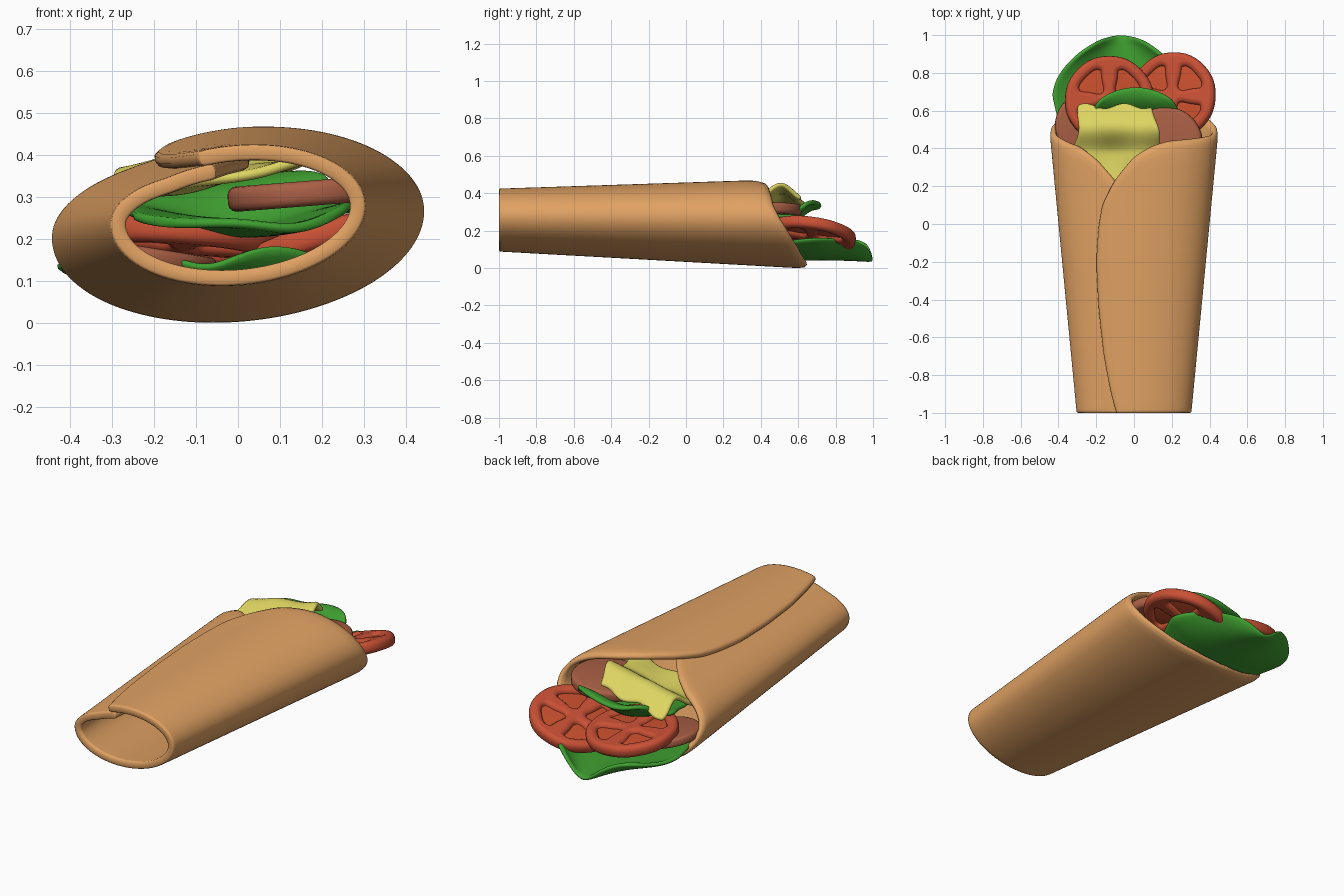
import bpy, bmesh, math
from math import sin, cos, sqrt, radians, pi

if "Cube" in bpy.data.objects:
    bpy.data.objects.remove(bpy.data.objects["Cube"])


def material(name, rgb):
    m = bpy.data.materials.new(name)
    m.diffuse_color = (*rgb, 1)
    m.use_nodes = True
    m.node_tree.nodes["Principled BSDF"].inputs["Base Color"].default_value = m.diffuse_color
    return m


TORTILLA = material("tortilla", (0.75, 0.36, 0.125))
TOMATO = material("tomato", (0.58, 0.08, 0.035))
PULP = material("tomato_pulp", (0.56, 0.075, 0.025))
LETTUCE = material("lettuce", (0.05, 0.35, 0.03))
CHEESE = material("cheese", (0.72, 0.66, 0.12))
MEAT = material("meat", (0.40, 0.115, 0.06))


def lookup(knots, x):
    """Linear interpolation through (x, value) knots."""
    if x <= knots[0][0]:
        return knots[0][1]
    for (x0, v0), (x1, v1) in zip(knots, knots[1:]):
        if x <= x1:
            return v0 + (v1 - v0) * (x - x0) / (x1 - x0)
    return knots[-1][1]


def smooth(x):
    x = min(1, max(0, x))
    return x * x * (3 - 2 * x)


def sheet(name, f, nu, nv, thick, mat, offset=0.0):
    """Thick smooth sheet from f(u, v), u and v in 0..1."""
    verts = [f(i / nu, j / nv) for i in range(nu + 1) for j in range(nv + 1)]
    k = nv + 1
    faces = [(i * k + j, (i + 1) * k + j, (i + 1) * k + j + 1, i * k + j + 1)
             for i in range(nu) for j in range(nv)]
    me = bpy.data.meshes.new(name)
    me.from_pydata(verts, [], faces)
    me.materials.append(mat)
    for p in me.polygons:
        p.use_smooth = True
    ob = bpy.data.objects.new(name, me)
    bpy.context.collection.objects.link(ob)
    s = ob.modifiers.new("thickness", "SOLIDIFY")
    s.thickness, s.offset = thick, offset
    sub = ob.modifiers.new("round", "SUBSURF")
    sub.levels = sub.render_levels = 1
    return ob


def disc(name, r, h, loc, rot, mat, bevel):
    """Round slice with softened rim."""
    bm = bmesh.new()
    bmesh.ops.create_cone(bm, cap_ends=True, segments=40, radius1=r, radius2=r, depth=h)
    rim = [e for e in bm.edges if abs(e.verts[0].co.z - e.verts[1].co.z) < 1e-5]
    bmesh.ops.bevel(bm, geom=rim, offset=bevel, segments=3, affect='EDGES', profile=0.5)
    me = bpy.data.meshes.new(name)
    bm.to_mesh(me)
    bm.free()
    me.materials.append(mat)
    ob = bpy.data.objects.new(name, me)
    bpy.context.collection.objects.link(ob)
    ob.location, ob.rotation_euler = loc, rot
    finish(ob)
    return ob


def finish(ob):
    bpy.ops.object.select_all(action='DESELECT')
    ob.select_set(True)
    bpy.context.view_layer.objects.active = ob
    if ob.type == 'CURVE':
        bpy.ops.object.convert(target='MESH')
    bpy.ops.object.shade_smooth_by_angle(angle=radians(40))


def tomato(name, r, loc, rot, spin):
    """Slice with four seed pockets: filled curve with holes, plus a pulp floor."""
    cu = bpy.data.curves.new(name, 'CURVE')
    cu.dimensions, cu.fill_mode = '2D', 'BOTH'
    cu.extrude, cu.bevel_depth, cu.bevel_resolution = 0.008, 0.024, 2
    cu.resolution_u = 6

    def loop(pts):
        sp = cu.splines.new('BEZIER')
        sp.bezier_points.add(len(pts) - 1)
        for p, (rad, ang) in zip(sp.bezier_points, pts):
            p.co = (rad * cos(ang), rad * sin(ang), 0)
            p.handle_left_type = p.handle_right_type = 'AUTO'
        sp.use_cyclic_u = True

    loop([(r - 0.024, i * pi / 4) for i in range(8)])
    pocket = [(0.03, 0), (0.115, -36), (0.185, -32), (0.197, 0), (0.185, 32), (0.115, 36)]
    for q in range(4):
        loop([(pr * r / 0.235, radians(pa + 90 * q) + spin) for pr, pa in pocket])
    cu.materials.append(TOMATO)
    ob = bpy.data.objects.new(name, cu)
    bpy.context.collection.objects.link(ob)
    ob.location, ob.rotation_euler = loc, rot
    finish(ob)
    disc(name + "_pulp", r * 0.84, 0.022, loc, rot, PULP, 0.005)


# Tortilla: one spiral sheet, with the slanted mouth and the curved flap edge
MOUTH = [(85, 0.0), (105, .23), (120, .34), (135, .41), (160, .46), (180, .50), (225, .60),
         (255, .645), (270, .65), (285, .645), (315, .60), (360, .50), (380, .47),
         (405, .455), (425, .445), (437, .42), (450, .36), (465, .23), (475, .10)]
FLAP = [(-1, -6), (-.9, -1), (-.7, 5), (-.45, 8), (-.2, 8), (0, 4), (.1, 0)]


def wrap(u, v):
    u = 0 if u == 0 else 0.004 + 0.996 * (u - 0.05) / 0.95   # tight row keeps the front rim crisp
    ang = 85 + 390 * v
    y = -1.001 + u * (lookup(MOUTH, ang) + 1.001)
    inset = 0.037 * (1 - smooth((ang - 120) / 60))
    shift = lookup([(-1, 17), (-.6, 0)], y) * (1 - smooth((ang - 85) / 60))
    ang += shift + lookup(FLAP, y) * smooth((ang - 420) / 55)
    t = (y + 1) / 1.6
    a = 0.304 + 0.154 * t - inset
    b = 0.167 + 0.070 * t - inset
    x = a * cos(radians(ang))
    lip = 0.012 * smooth((y - 0.36) / 0.1) * max(0, sin(radians(ang)))
    z = 0.256 - 0.018 * t + b * sin(radians(ang)) + 0.07 * x - lip
    return x, y, z


sheet("tortilla_wrap", wrap, 20, 78, 0.038, TORTILLA, -1)


def rounded(u, v):
    """Square grid to unit disc."""
    u, v = 2 * u - 1, 2 * v - 1
    return u * sqrt(1 - v * v / 2), v * sqrt(1 - u * u / 2)


# Lettuce leaves
def lower_leaf(u, v):
    p, q = rounded(u, v)
    wob = 1 + 0.035 * sin(5 * math.atan2(q, p) + 0.5)
    x = -0.07 + 0.37 * p * wob * (1 - 0.25 * max(0, q))
    y = 0.68 + 0.32 * q
    z = (0.05 + 0.11 * p * p / (1.12 - q * q) + 0.075 * smooth((0.52 - y) / 0.16)
         + 0.012 * (p * p + q * q) * sin(13 * x + 5 * y))
    return x, y, z


def upper_leaf(u, v):
    p, q = rounded(u, v)
    x = 0.01 + 0.28 * p * (1 + 0.04 * sin(9 * q))
    y = 0.46 + 0.265 * q
    z = (0.225 + 0.6 * x * x + 0.105 * smooth((y - 0.53) / 0.15)
         + 0.012 * sin(16 * x + 9 * y))
    return x, y, z


sheet("lower_lettuce", lower_leaf, 18, 18, 0.022, LETTUCE)
sheet("upper_lettuce", upper_leaf, 16, 16, 0.024, LETTUCE)


# Wavy cheese slice, crowned at the mouth and drooping beyond it
def cheese(u, v):
    p, q = 2 * u - 1, 2 * v - 1
    x = -0.09 + 0.225 * p * (1 - 0.12 * q) + 0.012 * sin(5 * q)
    y = 0.42 + 0.205 * q + 0.016 * sin(6 * p)
    z = (0.333 + 0.2 * (x + 0.09) + 0.07 * smooth((y - 0.38) / 0.13)
         + 0.008 * sin(22 * x + 1) * cos(17 * y) - 0.075 * smooth((y - 0.51) / 0.13))
    return x, y, z


sheet("cheese_slice", cheese, 16, 16, 0.026, CHEESE)

# Meat slices
disc("upper_meat_slice", 0.195, 0.06, (0.17, 0.425, 0.308), (0, -0.08, 0), MEAT, 0.02)
disc("lower_meat_slice", 0.185, 0.045, (-0.235, 0.52, 0.16), (0, 0.16, 0), MEAT, 0.015)

# Tomato slices
tomato("left_tomato", 0.235, (-0.13, 0.655, 0.195), (-0.12, 0.07, 0), 0.78)
tomato("right_tomato", 0.235, (0.205, 0.675, 0.18), (-0.14, -0.3, 0), 0.78)
